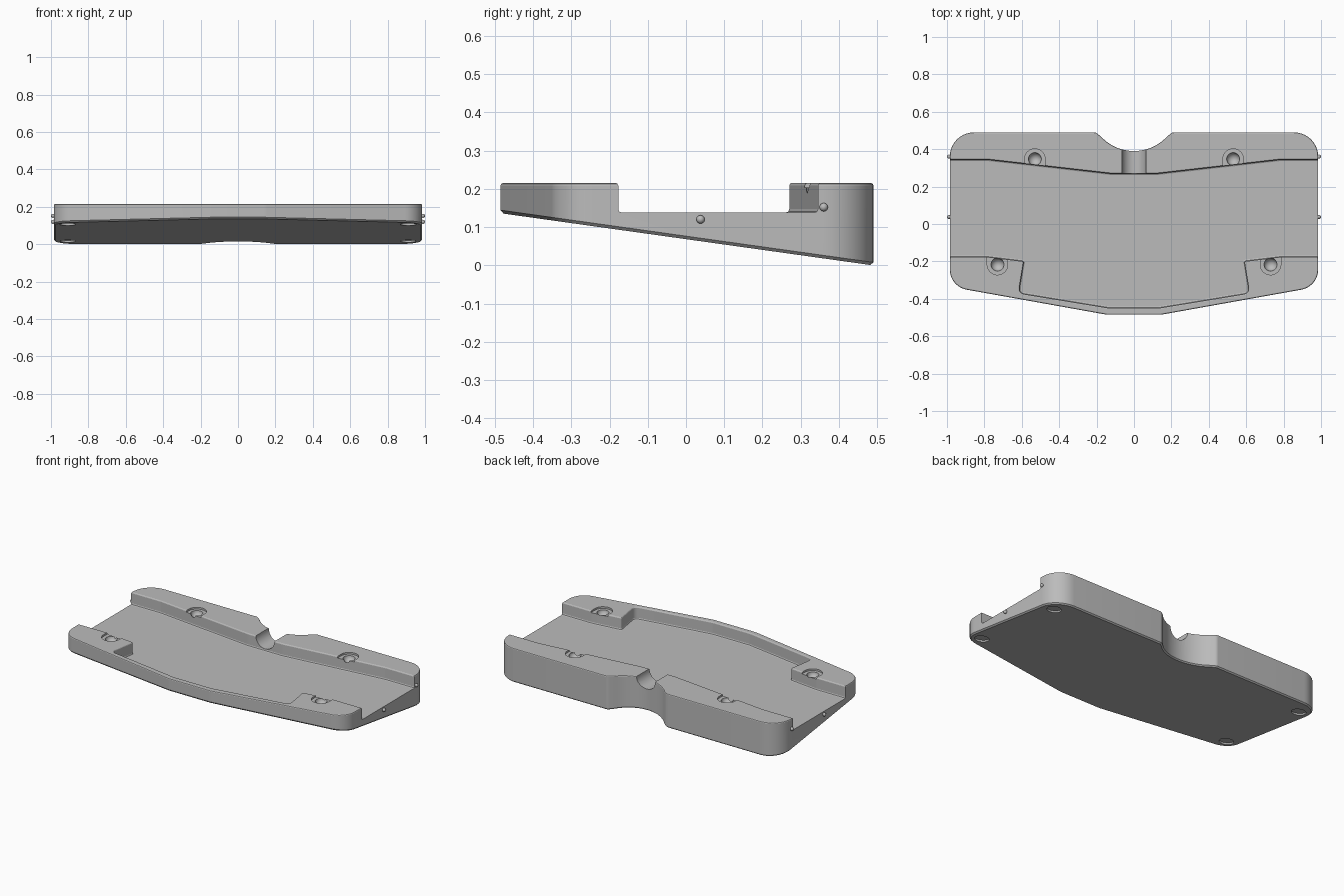
import bpy, bmesh
from math import sin, cos, tan, pi, radians
from mathutils import Vector, Matrix

if "Cube" in bpy.data.objects:
    bpy.data.objects.remove(bpy.data.objects["Cube"])

grey = bpy.data.materials.new("plain grey")
grey.use_nodes = True
grey.diffuse_color = (0.5, 0.5, 0.5, 1)
grey.node_tree.nodes["Principled BSDF"].inputs["Base Color"].default_value = (0.5, 0.5, 0.5, 1)

TOP, FLOOR, SIDE = 0.215, 0.138, 0.985


def underside(y):
    return max(0.0, 0.14 * (0.488 - y))


def rounded(corners, steps=10):
    """Polygon from (x, y, radius) corners, with the corners rounded."""
    out = []
    for i, (x, y, r) in enumerate(corners):
        p = Vector((x, y))
        if not r:
            out.append(p)
            continue
        a = (Vector(corners[i - 1][:2]) - p).normalized()
        b = (Vector(corners[(i + 1) % len(corners)][:2]) - p).normalized()
        half = a.angle(b) / 2
        centre = p + (a + b).normalized() * (r / sin(half))
        start = p + a * (r / tan(half)) - centre
        end = p + b * (r / tan(half)) - centre
        sweep = start.angle_signed(end)
        for k in range(steps + 1):
            out.append(centre + Matrix.Rotation(-sweep * k / steps, 2) @ start)
    return out


def mirrored(half):
    return half + [Vector((-p.x, p.y)) for p in reversed(half)]


def offset(pts, d):
    """Move a clockwise outline outwards by d with mitred corners."""
    out = []
    for i, p in enumerate(pts):
        a = (p - pts[i - 1]).normalized()
        b = (pts[(i + 1) % len(pts)] - p).normalized()
        n1, n2 = Vector((-a.y, a.x)), Vector((-b.y, b.x))
        out.append(p + (n1 + n2) * (d / (1 + n1.dot(n2))))
    return out


def finish(name, bm):
    bmesh.ops.recalc_face_normals(bm, faces=bm.faces)
    mesh = bpy.data.meshes.new(name)
    bm.to_mesh(mesh)
    bm.free()
    mesh.materials.append(grey)
    ob = bpy.data.objects.new(name, mesh)
    bpy.context.collection.objects.link(ob)
    return ob


def loft(name, pts, levels):
    """Solid through offset copies of an outline; a level is (offset, height or function of y)."""
    bm = bmesh.new()
    rings = []
    for d, z in levels:
        rings.append([bm.verts.new((p.x, p.y, z(p.y) if callable(z) else z)) for p in offset(pts, d)])
    n = len(pts)
    for low, high in zip(rings, rings[1:]):
        for i in range(n):
            j = (i + 1) % n
            bm.faces.new((low[i], low[j], high[j], high[i]))
    bm.faces.new(rings[0])
    bm.faces.new(rings[-1])
    return finish(name, bm)


def ball(name, place, r, segments=24):
    bm = bmesh.new()
    bmesh.ops.create_uvsphere(bm, u_segments=segments, v_segments=segments // 2, radius=r,
                              matrix=Matrix.Translation(place))
    return finish(name, bm)


def rod(name, matrix, r, depth):
    bm = bmesh.new()
    bmesh.ops.create_cone(bm, cap_ends=True, segments=32, radius1=r, radius2=r, depth=depth, matrix=matrix)
    return finish(name, bm)


def activate(ob):
    bpy.ops.object.select_all(action="DESELECT")
    ob.select_set(True)
    bpy.context.view_layer.objects.active = ob


def cut(target, cutter):
    activate(target)
    mod = target.modifiers.new("cut", "BOOLEAN")
    mod.operation, mod.solver, mod.object = "DIFFERENCE", "EXACT", cutter
    bpy.ops.object.modifier_apply(modifier=mod.name)
    bpy.data.objects.remove(cutter)


# Wedge body with rounded corners and a curved notch in the back
notch = [Vector((0.24 * sin(t), 0.63 - 0.24 * cos(t))) for t in (radians(2.5 + 5 * k) for k in range(10))]
edge = rounded([(0.17, 0.462, 0), (0.205, 0.49, 0.03), (SIDE, 0.49, 0.13),
                (SIDE, -0.335, 0.11), (0.145, -0.485, 0.1), (0, -0.485, 0)])[1:-1]
tray = loft("tray", mirrored(notch + edge),
            [(-0.008, underside), (0, lambda y: underside(y) + 0.008),
             (0, TOP - 0.006), (-0.002, TOP - 0.002), (-0.006, TOP)])

# Recess across the full width, with coved floor and eased rim
recess = rounded([(0, 0.27, 0), (0.12, 0.27, 0.1), (0.78, 0.345, 0.1), (1.1, 0.345, 0),
                  (1.1, -0.177, 0), (0.78, -0.177, 0.1), (0.59, -0.2, 0.008),
                  (0.618, -0.37, 0.03), (0.13, -0.45, 0.1), (0, -0.45, 0)], 6)[1:-1]
cut(tray, loft("recess_cutter", mirrored(recess),
               [(-0.009, FLOOR), (-0.0025, FLOOR + 0.0025), (0, FLOOR + 0.009),
                (0, TOP - 0.006), (0.002, TOP - 0.002), (0.007, TOP + 0.001)]))

# Round cable channel from the recess to the notch
cut(tray, rod("channel_cutter", Matrix.Translation((0, 0.36, TOP)) @ Matrix.Rotation(pi / 2, 4, "X"), 0.065, 0.22))

for s in (1, -1):
    # Shallow pockets open to the recess, each with a round dimple
    for x, y, way in ((0.53, 0.347, -1), (0.73, -0.217, 1)):
        arc = [Vector((s * x + 0.055 * cos(pi * k / 16), y - way * 0.055 * sin(pi * k / 16))) for k in range(17)]
        u_shape = arc + [Vector((s * x - 0.055, y + way * 0.08)), Vector((s * x + 0.055, y + way * 0.08))]
        cut(tray, loft("pocket_cutter", u_shape, [(0, TOP - 0.011), (0, TOP + 0.02)]))
        cut(tray, ball("dimple_cutter", (s * x, y, TOP - 0.009), 0.035))
    # Round foot recesses under the corners
    for y in (-0.265, 0.375):
        tilt = Matrix.Translation((s * 0.91, y, underside(y))) @ Matrix.Rotation(-0.139, 4, "X")
        cut(tray, rod("foot_cutter", tilt, 0.042, 0.02))
    # Small rounded pins on the ends
    for label, y, z in (("front", 0.038, 0.12), ("back", 0.36, 0.152)):
        pin = ball(("left_" if s > 0 else "right_") + label + "_pin", (s * 0.989, y, z), 0.011, 16)
        activate(pin)
        bpy.ops.object.shade_smooth()

activate(tray)
bpy.ops.object.shade_smooth_by_angle(angle=radians(20))
